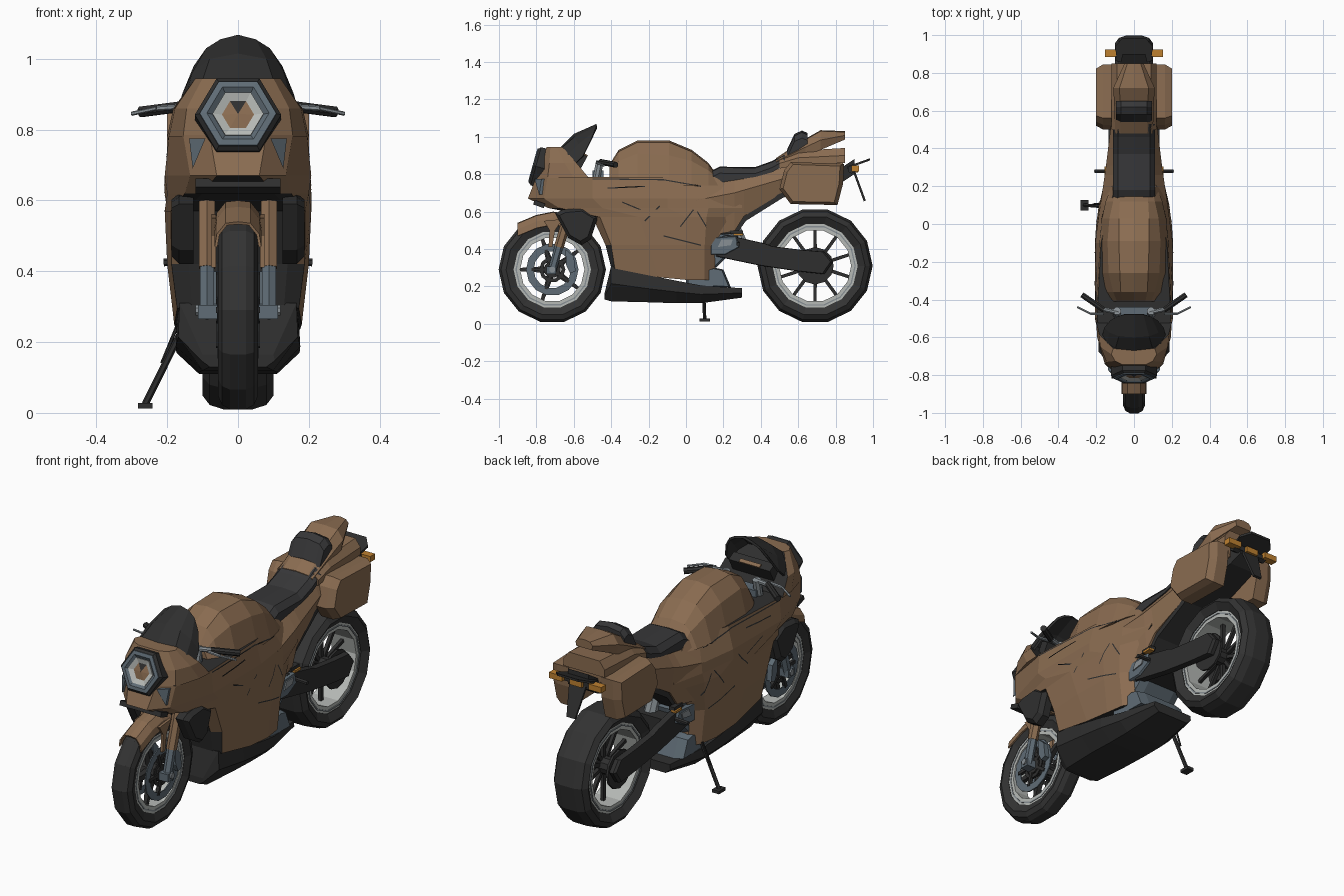
import bpy, bmesh, math
from mathutils import Vector, Matrix
from mathutils.bvhtree import BVHTree

if "Cube" in bpy.data.objects:
    bpy.data.objects.remove(bpy.data.objects["Cube"])

def material(name, r, g, b):
    m = bpy.data.materials.new(name)
    m.diffuse_color = (r, g, b, 1)
    m.use_nodes = True
    m.node_tree.nodes["Principled BSDF"].inputs["Base Color"].default_value = m.diffuse_color
    return m

BROWN = material("bronze_paint", .255, .15, .082)
DARK = material("dark_plastic", .028, .028, .028)
TYRE = material("tyre_rubber", .033, .033, .033)
SEAT = material("seat_fabric", .038, .038, .040)
STEEL = material("blue_grey_metal", .115, .15, .18)
LIGHT = material("light_alloy", .47, .49, .47)
GREY = material("mid_grey_metal", .25, .28, .30)
AMBER = material("amber_lens", .52, .22, .03)

def make(name, verts, faces, mat, mirror=False, solid=0):
    me = bpy.data.meshes.new(name)
    me.from_pydata([tuple(v) for v in verts], [], faces)
    bm = bmesh.new()
    bm.from_mesh(me)
    bmesh.ops.recalc_face_normals(bm, faces=bm.faces)
    bm.to_mesh(me)
    bm.free()
    me.materials.append(mat)
    ob = bpy.data.objects.new(name, me)
    bpy.context.collection.objects.link(ob)
    if mirror:
        ob.modifiers.new("mirror", 'MIRROR').use_mirror_merge = False
    if solid:
        ob.modifiers.new("thickness", 'SOLIDIFY').thickness = solid
    return ob

def skin(name, rings, mat, loop=False, is_open=False, **kw):
    """Bridge equal-length rings of points into one surface."""
    n, k = len(rings[0]), len(rings)
    faces = []
    for i in range(k if loop else k - 1):
        for j in range(n - 1 if is_open else n):
            a, b = i * n, (i + 1) % k * n
            j2 = (j + 1) % n
            faces.append((a + j, a + j2, b + j2, b + j))
    if not loop and not is_open:
        faces += [tuple(range(n)), tuple(range((k - 1) * n, k * n))]
    return make(name, [p for r in rings for p in r], faces, mat, **kw)

def whole(half):
    return half + [(-x, y, z) for x, y, z in reversed(half) if x]

def loft_y(name, stations, mat, **kw):
    return skin(name, [whole([(x, y, z) for x, z in s]) for y, s in stations], mat, **kw)

def loft_z(name, levels, mat):
    """Stacked plan outlines; a level's z may be a function of y."""
    return skin(name, [whole([(w, y, z(y) if callable(z) else z) for y, w in s]) for z, s in levels], mat)

def lathe(name, profile, n, mat, matrix, mirror=False):
    """Turn a closed (radius, offset) profile round the local x axis."""
    rings = [[matrix @ Vector((a, r * math.cos(t), r * math.sin(t))) for r, a in profile]
             for t in (2 * math.pi * i / n for i in range(n))]
    return skin(name, rings, mat, loop=True, mirror=mirror)

def band(r0, r1, a0, a1):
    return [(r0, a0), (r1, a0), (r1, a1), (r0, a1)]

def tube(name, p, q, r, mat, n=8, r2=None, mirror=False):
    p, q = Vector(p), Vector(q)
    rot = (q - p).to_track_quat('Z', 'Y')
    circ = [Vector((math.cos(t), math.sin(t), 0)) for t in (2 * math.pi * (i + .5) / n for i in range(n))]
    return skin(name, [[p + rot @ (c * r) for c in circ], [q + rot @ (c * (r2 or r)) for c in circ]], mat, mirror=mirror)

def prism(name, poly, x0, x1, mat, inset=1.0, mirror=True):
    """Side-view (y, z) polygon given thickness in x; outer face may shrink."""
    cy, cz = (sum(p[i] for p in poly) / len(poly) for i in (0, 1))
    rings = [[(x0, y, z) for y, z in poly], [(x0 + (x1 - x0) * .65, y, z) for y, z in poly],
             [(x1, cy + (y - cy) * inset, cz + (z - cz) * inset) for y, z in poly]]
    return skin(name, rings, mat, mirror=mirror)

def box(name, c, s, mat, mirror=False, tilt=0, taper=1):
    m = Matrix.Translation(c) @ Matrix.Rotation(tilt, 4, 'X')
    sq = [(-1, -1), (1, -1), (1, 1), (-1, 1)]
    return skin(name, [[m @ Vector((a * k * s[0] / 2, b * s[1] / 2, h * s[2] / 2)) for a, b in sq]
                       for h, k in ((-1, taper), (1, 1))], mat, mirror=mirror)

def paint(ob, mat, rule):
    ob.data.materials.append(mat)
    for p in ob.data.polygons:
        if rule(p.center, p.normal):
            p.material_index = 1

# Wheels: tyre, rim, spokes, hub
for tag, y, z, R, w, count in (("front", -.715, .29, .287, .057, 5), ("rear", .69, .31, .308, .10, 10)):
    M = Matrix.Translation((0, y, z))
    half = [(R - .08, w * .75), (R - .04, w), (R - .013, w * .8), (R, w * .4)]
    lathe(tag + "_tyre", half + [(r, -a) for r, a in reversed(half)], 14, TYRE, M)
    lathe(tag + "_rim", band(R - .115, R - .075, -w * .72, w * .72), 14, LIGHT, M)
    lathe(tag + "_rim_lip", band(R - .097, R - .09, -w * .76, w * .76), 14, GREY, M)
    lathe(tag + "_hub", band(.012, .045, -.06, .06), 10, DARK, M)
    tube(tag + "_axle", (-.12, y, z), (.12, y, z), .016, GREY)
    for i in range(count):
        t = math.pi * 2 * (i + .5) / count
        d = Vector((0, math.cos(t), math.sin(t)))
        tube(tag + "_spoke", Vector((0, y, z)) + d * .035, Vector((0, y, z)) + d * (R - .11), .15 / (count + 1), DARK, 4, .012)

# Brakes and sprocket
MF, MR = Matrix.Translation((0, -.715, .29)), Matrix.Translation((0, .69, .31))
lathe("front_brake_disc", band(.10, .14, .052, .058), 14, STEEL, MF, True)
lathe("front_disc_carrier", band(.05, .07, .05, .056), 10, DARK, MF, True)
for i in range(5):
    d = Vector((0, math.cos((i + .5) * 1.2566), math.sin((i + .5) * 1.2566)))
    tube("disc_arm", Vector((.054, -.715, .29)) + d * .04, Vector((.054, -.715, .29)) + d * .11, .012, DARK, 4, mirror=True)
lathe("rear_sprocket", band(.03, .10, .085, .097), 12, DARK, MR, True)
prism("brake_caliper", [(-.645, .40), (-.60, .36), (-.59, .28), (-.62, .27), (-.64, .31)], .045, .085, STEEL)

# Front fork and fender
tube("fork_lower", (.088, -.72, .27), (.088, -.675, .43), .023, STEEL, 6, mirror=True)
tube("fork_upper", (.088, -.68, .41), (.088, -.60, .68), .026, BROWN, 6, mirror=True)
box("fork_foot", (.085, -.72, .285), (.055, .05, .04), STEEL, True)
loft_y("front_fender", [(y, [(.066, z - .07), (.06, z - .035), (.035, z - .004), (0, z)]) for y, z in
       ((-.90, .54), (-.80, .582), (-.71, .60), (-.63, .585))], BROWN, is_open=True, solid=.008)
prism("fender_stay", [(-.76, .55), (-.66, .56), (-.70, .50), (-.715, .41), (-.735, .41), (-.73, .50)], .062, .075, BROWN)

# Main fairing: plan outlines stacked by height
fairing = loft_z("main_fairing", [
    (lambda y: max(.235, .235 - (y + .08) * .2), [(-.40, .13), (-.38, .172), (-.15, .18), (0, .175), (.10, .16), (.16, .12)]),
    (.42, [(-.43, .14), (-.40, .188), (-.2, .20), (0, .195), (.10, .18), (.15, .13)]),
    (.57, [(-.50, .15), (-.46, .19), (-.25, .207), (0, .20), (.11, .185), (.24, .14)]),
    (.62, [(-.74, .10), (-.68, .15), (-.45, .20), (-.1, .207), (.12, .18), (.30, .14)]),
    (.67, [(-.845, .06), (-.76, .135), (-.5, .207), (-.1, .205), (.12, .175), (.30, .13)]),
    (.785, [(-.80, .08), (-.74, .155), (-.5, .195), (-.1, .175), (.08, .13), (.16, .11)])], BROWN)
paint(fairing, DARK, lambda c, n: n.z > .95 or n.z < -.9 or (c.z < .6 and (n.y < -.8 or n.z < -.75)))
upper = loft_z("upper_fairing", [
    (.78, [(-.80, .08), (-.74, .155), (-.60, .195), (-.52, .20)]),
    (.86, [(-.775, .08), (-.73, .145), (-.65, .178), (-.585, .183)]),
    (.945, [(-.745, .06), (-.725, .10), (-.69, .12), (-.66, .11)])], BROWN)
paint(upper, DARK, lambda c, n: n.y > .5)
prism("fork_side_guard", [(-.70, .59), (-.63, .46), (-.56, .42), (-.51, .45), (-.47, .57), (-.55, .62), (-.66, .61)], .125, .188, DARK, .8)
box("chin_strip", (0, -.785, .64), (.24, .06, .025), DARK, tilt=-.35)
# Nose side vents: flush plates on the front corners
for s in (-1, 1):
    skin("nose_vent", [[(s * x, y - d, z) for x, y, z in ((.092, -.80, .775), (.138, -.762, .775), (.128, -.775, .69))]
                       for d in (-.01, .010)], STEEL)

# Windscreen and cockpit
skin("windscreen", [[(s * x, y, z) for s, x, y, z in [(-1,) + p for p in reversed(row[1:])] + [(1,) + p for p in row]] for row in (
    [(0, -.67, .945), (.10, -.665, .94), (.145, -.64, .90), (.17, -.60, .85)],
    [(0, -.60, 1.015), (.08, -.595, 1.0), (.13, -.575, .96), (.158, -.55, .90)],
    [(0, -.48, 1.068), (.05, -.48, 1.055), (.09, -.49, 1.03), (.125, -.51, .98)])], DARK, is_open=True, solid=.012)
box("dash", (0, -.58, .85), (.24, .05, .13), DARK, tilt=-.5)
box("dash_display", (0, -.55, .875), (.12, .02, .07), BROWN, tilt=-.5)

# Headlight: nested six-sided rings
MH = Matrix.Translation((0, -.795, .84)) @ Matrix.Rotation(-.27, 4, 'X') @ Matrix.Rotation(-math.pi / 2, 4, 'Z')
lathe("headlight_frame", [(.09, -.06), (.122, -.06), (.122, .008), (.108, .02), (.09, .02)], 6, DARK, MH)
lathe("headlight_bezel", [(.07, -.03), (.112, .0), (.108, .024), (.088, .026), (.07, .012)], 6, STEEL, MH)
lathe("headlight_ring", [(.04, -.02), (.072, -.02), (.072, .020), (.045, .010)], 6, LIGHT, MH)
core = lathe("headlight_core", [(.001, -.03), (.046, -.03), (.046, .010), (.001, .016)], 6, BROWN, MH)
paint(core, DARK, lambda c, n: c.z > .855)

# Handlebars, levers and fork crown
box("fork_crown", (0, -.47, .80), (.20, .06, .04), STEEL)
tube("bar_mount", (.09, -.48, .77), (.09, -.46, .87), .022, GREY, mirror=True)
tube("handlebar", (.08, -.47, .86), (.17, -.45, .865), .013, GREY, mirror=True)
tube("grip", (.16, -.455, .865), (.275, -.375, .85), .016, DARK, mirror=True)
tube("lever", (.16, -.475, .865), (.23, -.475, .86), .008, GREY, 6, mirror=True)
tube("lever_tip", (.23, -.475, .86), (.30, -.44, .845), .006, GREY, 6, mirror=True)

# Fuel tank
tank = loft_y("fuel_tank", [(y, [(0, zt), (wt, zt - .01), (wm, zm), (wb, .74), (0, .74)]) for y, zt, wt, zm, wm, wb in (
    (-.41, .85, .06, .82, .09, .13), (-.36, .93, .07, .87, .11, .16), (-.26, .98, .075, .91, .135, .178),
    (-.09, .98, .08, .90, .14, .18), (.03, .93, .08, .87, .13, .17), (.12, .86, .075, .82, .11, .15), (.17, .79, .07, .77, .10, .13))], BROWN)

# Belly pan and engine
loft_y("belly_pan", [(y, [(0, zt), (wt, zt), (wt + .004, (zt + zb) / 2), (wb, zb), (0, zb)]) for y, zt, wt, wb, zb in (
    (-.435, .165, .10, .08, .13), (-.40, .31, .165, .10, .12), (-.20, .26, .172, .11, .115),
    (-.05, .23, .17, .11, .11), (.08, .205, .155, .11, .11), (.30, .19, .115, .09, .14))], DARK)
prism("engine_cover", [(0, .25), (.15, .30), (.20, .29), (.24, .195), (0, .20)], 0, .145, STEEL, .9)
prism("engine_block", [(-.1, .28), (.16, .30), (.26, .40), (.28, .47), (.12, .50), (-.1, .50)], 0, .125, STEEL, .9)
prism("frame_plate", [(.13, .37), (.13, .46), (.27, .47), (.285, .41), (.21, .37)], .12, .146, STEEL, .92)
prism("frame_bracket", [(.17, .41), (.19, .45), (.25, .45), (.24, .42)], .13, .152, GREY)

# Tail body, undertail and seats
tail = loft_y("tail_body", [(y, [(0, zt), (.10, zt), (wm, zm), (wb, zb), (0, zb)]) for y, zt, zm, wm, zb, wb in (
    (.05, .75, .66, .185, .46, .16), (.26, .775, .70, .155, .495, .135), (.31, .785, .715, .148, .575, .125),
    (.50, .83, .77, .125, .69, .10), (.62, .87, .82, .12, .74, .09), (.84, .88, .85, .10, .80, .08))], BROWN)
loft_y("undertail", [(y, [(0, z + .08), (w, z + .08), (w, z), (0, z)]) for y, z, w in (
    (.16, .48, .12), (.27, .48, .12), (.32, .55, .115), (.52, .675, .10), (.84, .76, .075), (.90, .80, .06))], DARK)
loft_y("seat", [(y, [(0, t), (.085, t - .005), (.112, t - .035), (.112, b), (0, b)]) for y, t, b in (
    (.12, .81, .74), (.18, .84, .755), (.37, .838, .785), (.46, .87, .81), (.53, .91, .85))], SEAT)
loft_y("tail_shelf", [(y, [(0, t), (.09, t), (.12, (t + b) / 2), (.12, b), (0, b)]) for y, t, b in (
    (.50, .885, .83), (.60, .925, .85), (.85, .94, .86))], BROWN)
loft_y("backrest", [(y, [(0, t), (.07, t - .01), (.095, t - .04), (.095, b), (0, b)]) for y, t, b in (
    (.54, .93, .88), (.58, 1.015, .9), (.62, 1.033, .92), (.65, 1.02, .92))], SEAT)
loft_y("tail_spoiler", [(y, [(0, t), (w * .7, t - .005), (w, (t + b) / 2), (w * .9, b), (0, b)]) for y, t, b, w in (
    (.48, .885, .85, .10), (.64, .99, .90, .105), (.72, 1.035, .93, .11), (.85, 1.03, .985, .05))], BROWN)

# Panniers
prism("pannier", [(.50, .72), (.525, .82), (.56, .865), (.845, .855), (.84, .75), (.81, .635), (.56, .64)], .095, .20, BROWN, .88)

# Rear lights and plate holder
tube("light_bar", (-.10, .885, .825), (.10, .885, .825), .022, DARK, 6)
box("tail_light", (0, .91, .825), (.07, .02, .03), AMBER)
box("turn_signal", (.115, .905, .83), (.075, .04, .03), AMBER, True)
skin("tail_fin", [[(x, y, .825 + (y - .85) * .36 + d) for x, y in ((-.09, .86), (-.10, .94), (-.06, .985), (.06, .985), (.10, .94), (.09, .86))]
                  for d in (0, .012)], DARK)
box("plate_holder", (0, .92, .755), (.11, .012, .21), DARK, tilt=.35, taper=.45)

# Swingarm, shock and foot pegs
prism("swingarm", [(.14, .45), (.22, .475), (.42, .43), (.46, .415), (.62, .395), (.74, .385), (.785, .33), (.74, .265), (.60, .28), (.40, .31), (.16, .36)], .102, .135, DARK, .96)
box("swingarm_bridge", (0, .27, .40), (.22, .16, .09), DARK)
tube("shock", (0, .30, .42), (0, .22, .60), .035, GREY)
tube("foot_peg", (.10, .28, .43), (.21, .28, .425), .011, DARK, 6, mirror=True)
box("peg_reflector", (.14, .28, .478), (.03, .05, .012), AMBER, True)
box("peg_mount", (.13, .27, .49), (.03, .07, .02), DARK, True)

# Kickstand
tube("kickstand", (-.14, .09, .27), (-.262, .10, .025), .010, DARK, 6)
tube("kickstand_spring", (-.17, .11, .25), (-.215, .105, .14), .005, DARK, 6)
box("kickstand_foot", (-.262, .10, .02), (.04, .055, .016), DARK)

# Panel seams: thin dark strips laid on the bodywork
trees = [BVHTree.FromPolygons([v.co for v in o.data.vertices], [p.vertices for p in o.data.polygons]) for o in (fairing, upper, tail, tank)]
def surface(y, z):
    hits = [t.ray_cast(Vector((1, y, z)), Vector((-1, 0, 0)))[0] for t in trees]
    return max([h.x for h in hits if h] or [.1]) + .002

for y0, z0, y1, z1 in ((-.50, .775, -.12, .77), (-.12, .77, .08, .735), (-.42, .725, -.22, .735), (-.14, .63, -.22, .55),
                       (-.34, .65, -.22, .60), (.06, .60, .12, .50), (.04, .61, -.03, .52), (-.12, .47, .08, .42)):
    n = Vector((0, z0 - z1, y1 - y0)).normalized() * .003
    rows = []
    for i in range(13):
        y, z = y0 + (y1 - y0) * i / 12, z0 + (z1 - z0) * i / 12
        rows.append([(surface(y + s * n.y, z + s * n.z), y + s * n.y, z + s * n.z) for s in (-1, 1)])
    skin("panel_seam", rows, DARK, is_open=True, mirror=True)
